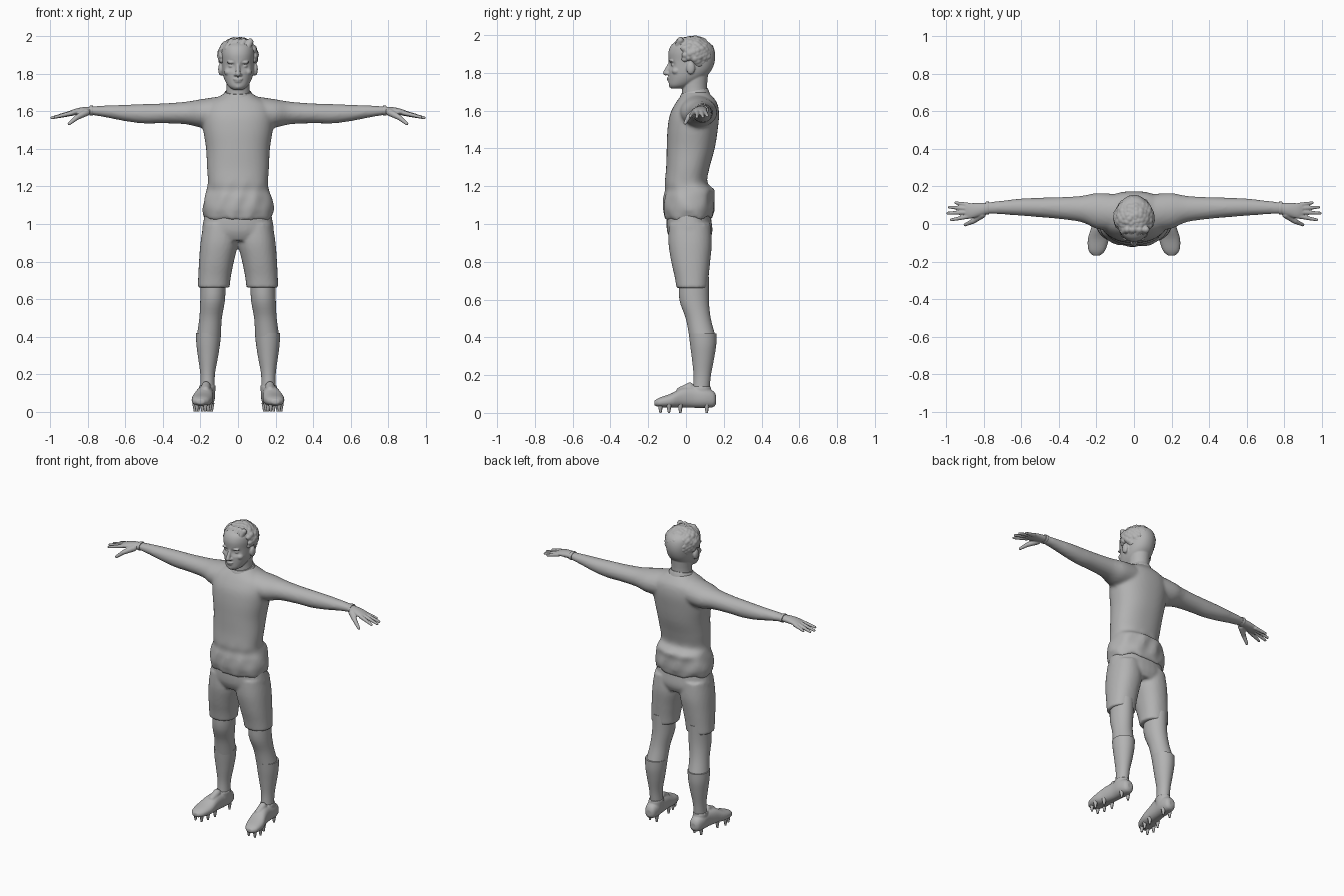
import bpy, bmesh, math, random
from mathutils import Vector, Matrix

random.seed(4)
cube = bpy.data.objects.get("Cube")
if cube:
    bpy.data.objects.remove(cube, do_unlink=True)

grey = bpy.data.materials.new("plain_grey")
grey.use_nodes = True
tone = (0.45, 0.45, 0.45, 1)
grey.diffuse_color = tone
grey.node_tree.nodes["Principled BSDF"].inputs["Base Color"].default_value = tone

# Where (along, u, v) land in x, y, z for each loft direction
AXES = {"X": lambda t, u, v: (t, u, v),
        "Y": lambda t, u, v: (u, t, v),
        "Z": lambda t, u, v: (u, v, t)}


def smooth_rows(rows, steps):
    """Pass a smooth curve through the cross-section rows."""
    pts = [Vector(r) for r in rows]
    pts = [pts[0]] + pts + [pts[-1]]
    out = []
    for a, b, c, d in zip(pts, pts[1:], pts[2:], pts[3:]):
        for i in range(steps):
            t = i / steps
            out.append(b + (c - a) * (t / 2) + (a * 2 - b * 5 + c * 4 - d) * (t * t / 2)
                       + (b * 3 - a - c * 3 + d) * (t ** 3 / 2))
    return out + [pts[-1]]


def loft(bm, axis, rows, side=1, power=1.0, steps=4, n=32):
    """Rows are (along, centre u, centre v, radius u, radius v)."""
    rings = []
    for t, cu, cv, ru, rv in smooth_rows(rows, steps):
        ring = []
        for i in range(n):
            a = math.tau * i / n
            c, s = math.cos(a), math.sin(a)
            x, y, z = AXES[axis](t, cu + ru * math.copysign(abs(c) ** power, c),
                                 cv + rv * math.copysign(abs(s) ** power, s))
            ring.append(bm.verts.new((side * x, y, z)))
        rings.append(ring)
    for a, b in zip(rings, rings[1:]):
        for i in range(n):
            j = (i + 1) % n
            bm.faces.new((a[i], a[j], b[j], b[i]))
    bm.faces.new(rings[0])
    bm.faces.new(rings[-1])


def ball(bm, centre, radii):
    m = Matrix.Translation(centre) @ Matrix.Diagonal((*radii, 1))
    bmesh.ops.create_uvsphere(bm, u_segments=16, v_segments=10, radius=1, matrix=m)


def rod(bm, a, b, r1, r2):
    """Tapered round-ended stick, used for fingers."""
    a, b = Vector(a), Vector(b)
    turn = (b - a).to_track_quat("Z", "Y").to_matrix().to_4x4()
    bmesh.ops.create_cone(bm, cap_ends=True, segments=14, radius1=r1, radius2=r2,
                          depth=(b - a).length, matrix=Matrix.Translation((a + b) / 2) @ turn)
    ball(bm, a, (r1,) * 3)
    ball(bm, b, (r2,) * 3)


def finish(name, bm, voxel=0, mirror=False, relax=3):
    bmesh.ops.recalc_face_normals(bm, faces=bm.faces)
    mesh = bpy.data.meshes.new(name)
    bm.to_mesh(mesh)
    bm.free()
    mesh.materials.append(grey)
    mesh.polygons.foreach_set("use_smooth", [True] * len(mesh.polygons))
    mesh.set_sharp_from_angle(angle=math.radians(50))
    ob = bpy.data.objects.new(name, mesh)
    bpy.context.scene.collection.objects.link(ob)
    if voxel:  # fuse the overlapping pieces into one skin
        fuse = ob.modifiers.new("fuse", "REMESH")
        fuse.mode, fuse.voxel_size, fuse.use_smooth_shade = "VOXEL", voxel, True
        soft = ob.modifiers.new("soften", "SMOOTH")
        soft.factor, soft.iterations = 0.5, relax
    if mirror:
        ob.modifiers.new("mirror", "MIRROR").use_mirror_merge = False
    return ob


# Shirt: torso with a loose, wavy hem, and both sleeves
bm = bmesh.new()
loft(bm, "Z", [(1.03, 0, .015, .18, .125), (1.08, 0, .015, .19, .135), (1.14, 0, .015, .18, .133),
               (1.18, 0, .02, .168, .13), (1.22, 0, .0, .16, .112), (1.3, 0, .01, .165, .115),
               (1.4, 0, .025, .17, .127), (1.5, 0, .035, .185, .133), (1.58, 0, .045, .19, .13),
               (1.64, 0, .055, .17, .11), (1.68, 0, .055, .1, .08), (1.7, 0, .055, .07, .06)],
     power=.88, n=64)
for v in bm.verts:
    turn = math.atan2(v.co.y, v.co.x)
    fold = max(0, 1 - abs(v.co.z - 1.12) / .13)
    v.co.x *= 1 + .025 * fold * math.sin(7 * turn + 30 * v.co.z)
    v.co.y *= 1 + .04 * fold * math.sin(9 * turn - 25 * v.co.z)
    if v.co.z < 1.06:
        v.co.z += .012 * math.sin(8 * turn + 1)
for side in (1, -1):
    loft(bm, "X", [(.1, .06, 1.595, .1, .085), (.2, .07, 1.59, .095, .075), (.28, .08, 1.592, .07, .06),
                   (.4, .085, 1.59, .058, .053), (.5, .088, 1.588, .052, .052), (.6, .09, 1.592, .046, .044),
                   (.7, .088, 1.6, .037, .032), (.79, .085, 1.605, .03, .022)], side)
finish("shirt", bm, .01, relax=5)

# Collar, higher at the back
bm = bmesh.new()
loft(bm, "Z", [(1.66, 0, .045, .09, .085), (1.69, 0, .045, .078, .076), (1.705, 0, .045, .07, .07)])
for v in bm.verts:
    v.co.z += .2 * (v.co.y - .045)
finish("collar", bm)

# Shorts
bm = bmesh.new()
loft(bm, "Z", [(1.1, 0, .015, .17, .11), (1.03, 0, .015, .182, .118), (.96, 0, .02, .19, .12),
               (.91, 0, .022, .16, .1)], power=.9)
for side in (1, -1):
    loft(bm, "Z", [(1.0, .095, .02, .09, .11), (.9, .1, .022, .1, .115), (.8, .115, .025, .093, .103),
                   (.72, .125, .03, .087, .09), (.66, .13, .033, .085, .083)], side, power=.9)
finish("shorts", bm, .009)

# Legs and socks
bm = bmesh.new()
loft(bm, "Z", [(.72, .132, .043, .066, .08), (.6, .135, .043, .066, .078),
               (.5, .146, .065, .06, .066), (.4, .156, .088, .064, .07)])
finish("legs", bm, mirror=True)
bm = bmesh.new()
loft(bm, "Z", [(.42, .157, .088, .067, .073), (.36, .159, .091, .063, .069), (.29, .16, .09, .053, .059),
               (.2, .162, .086, .039, .046), (.12, .162, .08, .038, .044)])
finish("socks", bm, mirror=True)

# Boots with an ankle cuff and tongue
bm = bmesh.new()
loft(bm, "Y", [(.16, .165, .07, .018, .02), (.145, .166, .073, .035, .042), (.1, .168, .08, .045, .053),
               (.04, .172, .083, .043, .056), (-.02, .18, .08, .048, .052), (-.08, .19, .065, .056, .037),
               (-.14, .198, .056, .045, .025), (-.168, .2, .052, .02, .012)], power=.85)
loft(bm, "Z", [(.08, .166, .085, .043, .055), (.125, .164, .08, .044, .053), (.14, .163, .08, .043, .051)])
rod(bm, (.172, -.03, .115), (.17, .02, .137), .022, .024)
finish("boots", bm, .005, mirror=True, relax=2)

# Studs under the boots
bm = bmesh.new()
for x, y in ((.16, -.09), (.23, -.09), (.175, -.135), (.22, -.135),
             (.15, -.03), (.212, -.03), (.14, .11), (.19, .11)):
    bmesh.ops.create_cone(bm, cap_ends=True, segments=8, radius1=.006, radius2=.014, depth=.045,
                          matrix=Matrix.Translation((x, y, .0225)))
finish("studs", bm, mirror=True)

# Hands: palm, four fingers and thumb
bm = bmesh.new()
loft(bm, "X", [(.77, .085, 1.605, .027, .02), (.82, .077, 1.603, .035, .021),
               (.87, .07, 1.597, .041, .017), (.9, .07, 1.59, .037, .012)])
for base, tip in (((.885, .04, 1.592), (.975, .022, 1.57)), ((.89, .062, 1.593), (.993, .058, 1.566)),
                  ((.89, .083, 1.592), (.985, .09, 1.567)), ((.88, .101, 1.59), (.95, .113, 1.573))):
    rod(bm, base, tip, .0125, .008)
rod(bm, (.81, .05, 1.595), (.86, .014, 1.568), .02, .014)
rod(bm, (.86, .014, 1.568), (.9, -.004, 1.535), .0135, .009)
finish("hands", bm, .004, mirror=True, relax=2)

# Wristbands
bm = bmesh.new()
loft(bm, "X", [(.772, .085, 1.605, .033, .025), (.782, .085, 1.605, .035, .027),
               (.792, .085, 1.605, .033, .025)])
finish("wristbands", bm, mirror=True)

# Head: skull with sunken eye sockets, neck and features
bm = bmesh.new()
loft(bm, "Z", [(1.718, 0, -.045, .03, .035), (1.735, 0, -.03, .052, .06), (1.77, 0, .0, .072, .092),
               (1.81, 0, .02, .083, .112), (1.86, 0, .03, .088, .122), (1.91, 0, .03, .092, .123),
               (1.95, 0, .03, .085, .105), (1.98, 0, .03, .05, .06)], power=.93, n=64, steps=6)
for v in bm.verts:
    if v.co.y < 0:
        for x in (.036, -.036):
            reach = (Vector((v.co.x, v.co.z)) - Vector((x, 1.842))).length
            v.co.y += .016 * max(0, 1 - reach / .032)
loft(bm, "Z", [(1.65, 0, .05, .07, .07), (1.72, 0, .045, .062, .066), (1.8, 0, .05, .064, .068)])
rod(bm, (0, -.086, 1.848), (0, -.108, 1.8), .009, .014)
ball(bm, (0, -.09, 1.772), (.026, .013, .006))
ball(bm, (0, -.086, 1.761), (.022, .014, .007))
ball(bm, (0, -.075, 1.735), (.024, .017, .016))
for side in (1, -1):
    ball(bm, (side * .012, -.096, 1.796), (.01, .012, .008))
    ball(bm, (side * .036, -.067, 1.842), (.015, .012, .009))
    ball(bm, (side * .037, -.078, 1.862), (.026, .012, .007))
    ball(bm, (side * .052, -.05, 1.81), (.022, .025, .02))
    ball(bm, (side * .092, .025, 1.825), (.014, .023, .034))
finish("head", bm, .0045, relax=2)

# Hair: a cap covered in tufts
bm = bmesh.new()
centre, size = Vector((0, .032, 1.898)), Vector((.103, .112, .094))
ball(bm, centre + Vector((0, .008, .004)), size * .97)
count = 260
for i in range(count):
    h = 1 - 2 * (i + .5) / count
    a, r = i * 2.39996, math.sqrt(1 - h * h)
    p = centre + Vector((size.x * r * math.cos(a), size.y * r * math.sin(a), size.z * h)) * .88
    hairline = 1.925 if p.y < -.01 else 1.87 if p.y < .045 else 1.825
    if p.z > hairline:
        w = random.uniform(.016, .023)
        ball(bm, p, (w, w * random.uniform(.8, 1.2), w * .9))
for x in (-.055, -.025, .01, .045):  # swept fringe
    rod(bm, (x, -.062 + abs(x) * .4, 1.935), (x + .02, -.03, 1.972), .019, .018)
finish("hair", bm, .0045, relax=2)
